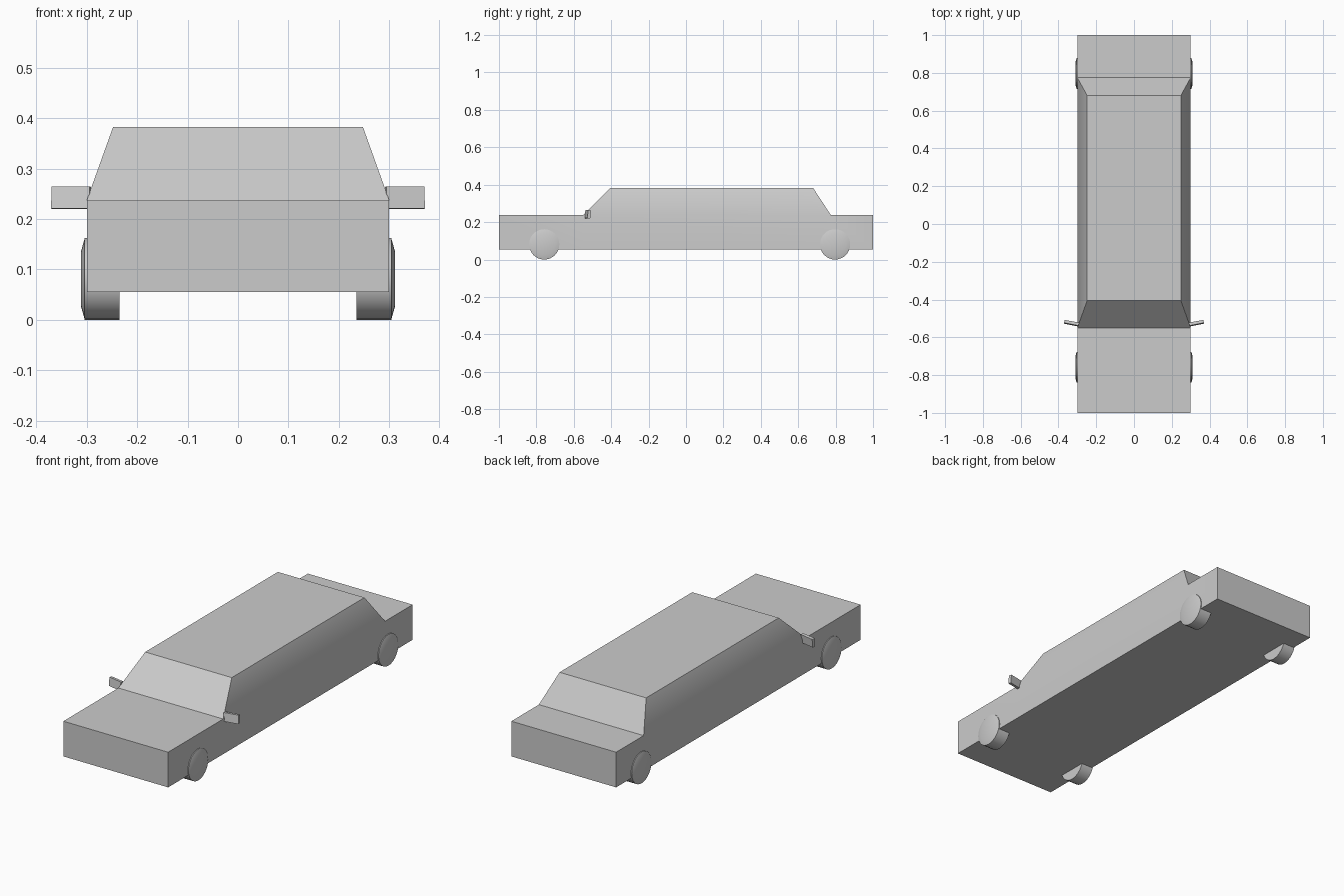
import bpy
import bmesh
from math import pi, sin, cos, radians
from mathutils import Matrix

cube = bpy.data.objects.get("Cube")
if cube:
    bpy.data.objects.remove(cube, do_unlink=True)

# Single plain grey paint
GREY = (0.6, 0.6, 0.6, 1.0)
paint = bpy.data.materials.new("plain grey")
paint.use_nodes = True
paint.diffuse_color = GREY
paint.node_tree.nodes["Principled BSDF"].inputs["Base Color"].default_value = GREY


def finish(bm, name):
    """Turn a bmesh into a shaded, painted object."""
    bmesh.ops.recalc_face_normals(bm, faces=bm.faces)
    mesh = bpy.data.meshes.new(name)
    bm.to_mesh(mesh)
    bm.free()
    obj = bpy.data.objects.new(name, mesh)
    bpy.context.collection.objects.link(obj)
    mesh.materials.append(paint)
    bpy.ops.object.select_all(action="DESELECT")
    obj.select_set(True)
    bpy.context.view_layer.objects.active = obj
    bpy.ops.object.shade_smooth_by_angle(angle=radians(30))
    return obj


# Body: a long box whose top is cut at the cabin ends, then raised and tapered
HALF_W, BOTTOM, BELT, ROOF = 0.3, 0.055, 0.237, 0.382
bm = bmesh.new()
bmesh.ops.create_cube(bm, size=1)
for v in bm.verts:
    v.co.x *= 2 * HALF_W
    v.co.y *= 2
    v.co.z = BELT if v.co.z > 0 else BOTTOM
for y in (-0.55, 0.775):
    bmesh.ops.bisect_plane(bm, geom=bm.verts[:] + bm.edges[:] + bm.faces[:],
                           plane_co=(0, y, 0), plane_no=(0, 1, 0))
deck = next(f for f in bm.faces
            if f.normal.z > 0.9 and abs(f.calc_center_median().y) < 0.3)
cabin = bmesh.ops.extrude_face_region(bm, geom=[deck])["geom"]
bmesh.ops.delete(bm, geom=[deck], context="FACES_ONLY")
for v in cabin:
    if isinstance(v, bmesh.types.BMVert):
        v.co.z = ROOF
        v.co.x *= 0.248 / HALF_W
        v.co.y = -0.405 if v.co.y < 0 else 0.68
finish(bm, "car_body")


# Wheels: lathed discs with a chamfered, slightly domed outer face
def wheel(name, side, y):
    profile = [(0.235, 0.081), (0.304, 0.081), (0.311, 0.056)]
    count = 32
    bm = bmesh.new()
    rings = [[bm.verts.new((side * x, y + r * cos(2 * pi * i / count),
                            0.081 + r * sin(2 * pi * i / count)))
              for i in range(count)] for x, r in profile]
    for a, b in zip(rings, rings[1:]):
        for i in range(count):
            j = (i + 1) % count
            bm.faces.new((a[i], a[j], b[j], b[i]))
    bm.faces.new(rings[0])
    bm.faces.new(rings[-1])
    finish(bm, name)


# Mirrors: thin blocks swept back at the outer end and leaning a little
def mirror(name, side):
    bm = bmesh.new()
    place = (Matrix.Translation((side * 0.331, -0.525, 0.242))
             @ Matrix.Rotation(side * radians(11), 4, "Z")
             @ Matrix.Rotation(radians(-6), 4, "X")
             @ Matrix.Diagonal((0.077, 0.016, 0.044, 1)))
    bmesh.ops.create_cube(bm, size=1, matrix=place)
    finish(bm, name)


for label, side in (("left", 1), ("right", -1)):
    wheel("front_wheel_" + label, side, -0.758)
    wheel("rear_wheel_" + label, side, 0.797)
    mirror("wing_mirror_" + label, side)
